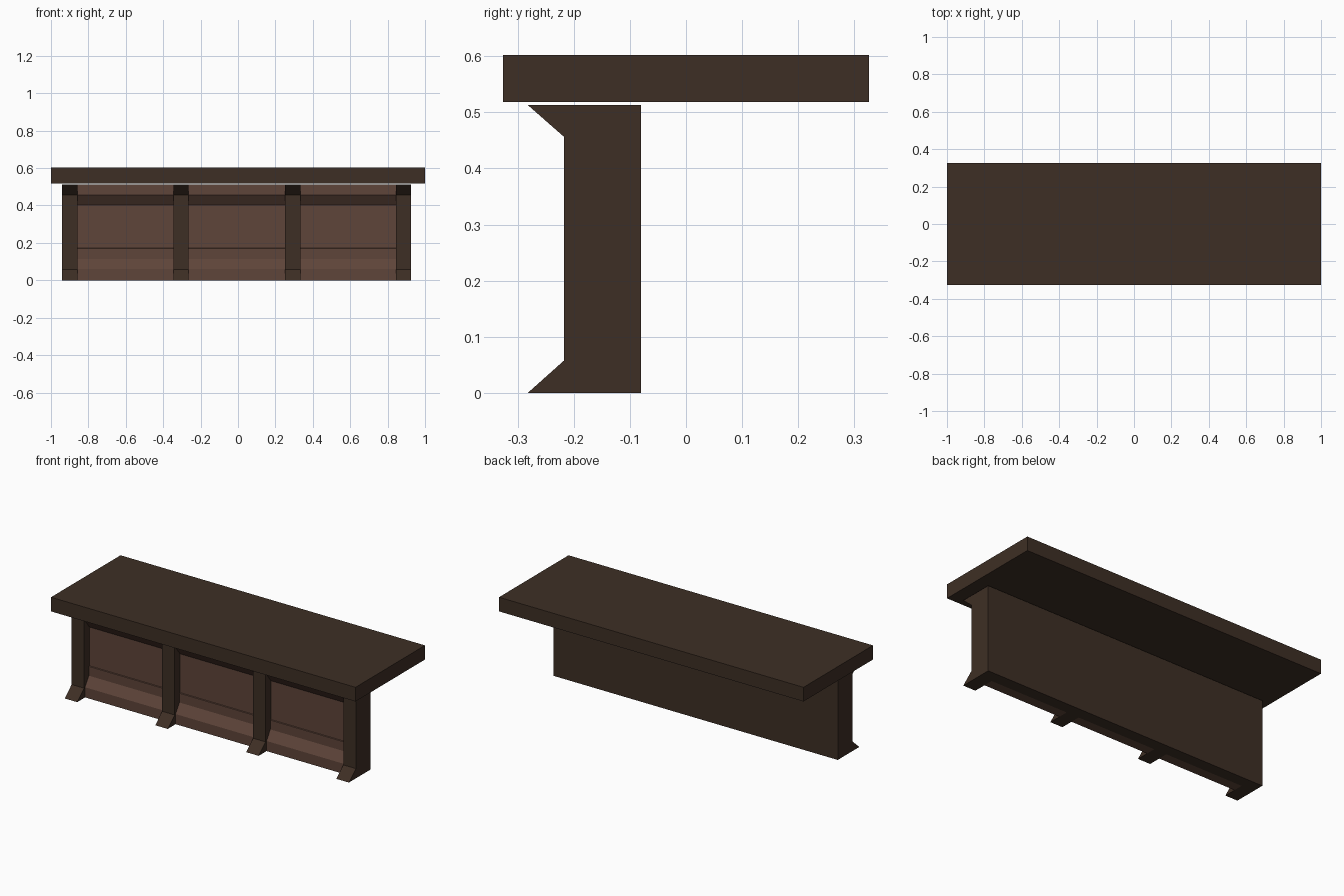
import bpy
import bmesh

if "Cube" in bpy.data.objects:
    bpy.data.objects.remove(bpy.data.objects["Cube"])


def material(name, rgb):
    m = bpy.data.materials.new(name)
    m.diffuse_color = (*rgb, 1)
    m.use_nodes = True
    m.node_tree.nodes["Principled BSDF"].inputs["Base Color"].default_value = m.diffuse_color
    return m


dark = material("dark wood", (0.048, 0.028, 0.018))
warm = material("reddish wood", (0.112, 0.058, 0.041))


def extrude_x(name, profile, x0, x1, mat):
    """Closed (y, z) profile extruded along x."""
    bm = bmesh.new()
    face = bm.faces.new([bm.verts.new((x0, y, z)) for y, z in profile])
    out = bmesh.ops.extrude_face_region(bm, geom=[face])
    verts = [g for g in out["geom"] if isinstance(g, bmesh.types.BMVert)]
    bmesh.ops.translate(bm, verts=verts, vec=(x1 - x0, 0, 0))
    bmesh.ops.recalc_face_normals(bm, faces=bm.faces)
    mesh = bpy.data.meshes.new(name)
    bm.to_mesh(mesh)
    bm.free()
    mesh.materials.append(mat)
    obj = bpy.data.objects.new(name, mesh)
    bpy.context.collection.objects.link(obj)
    return obj


def rect(y0, y1, z0, z1):
    return [(y0, z0), (y1, z0), (y1, z1), (y0, z1)]


BACK, TOP = -0.08, 0.513

# Counter top slab
extrude_x("counter_top", rect(-0.326, 0.326, 0.518, 0.602), -1, 1, dark)

# Posts with flared head and foot
post = [(BACK, 0), (-0.282, 0), (-0.217, 0.058), (-0.217, 0.456),
        (-0.282, TOP), (BACK, TOP)]
centres = [-0.9, -0.305, 0.292, 0.885]
HALF = 0.041
for i, c in enumerate(centres):
    extrude_x(f"post_{i + 1}", post, c - HALF, c + HALF, dark)

# Between posts: dark backing and recessed panel with moulded rails
panel = [(-0.15, 0), (-0.208, 0), (-0.208, 0.06), (-0.172, 0.115),
         (-0.172, 0.17), (-0.167, 0.172), (-0.167, 0.402),
         (-0.208, 0.455), (-0.208, TOP), (-0.15, TOP)]
for i, (a, b) in enumerate(zip(centres, centres[1:])):
    extrude_x(f"backing_{i + 1}", rect(-0.15, BACK, 0, TOP), a + HALF, b - HALF, dark)
    extrude_x(f"front_panel_{i + 1}", panel, a + HALF, b - HALF, warm)
